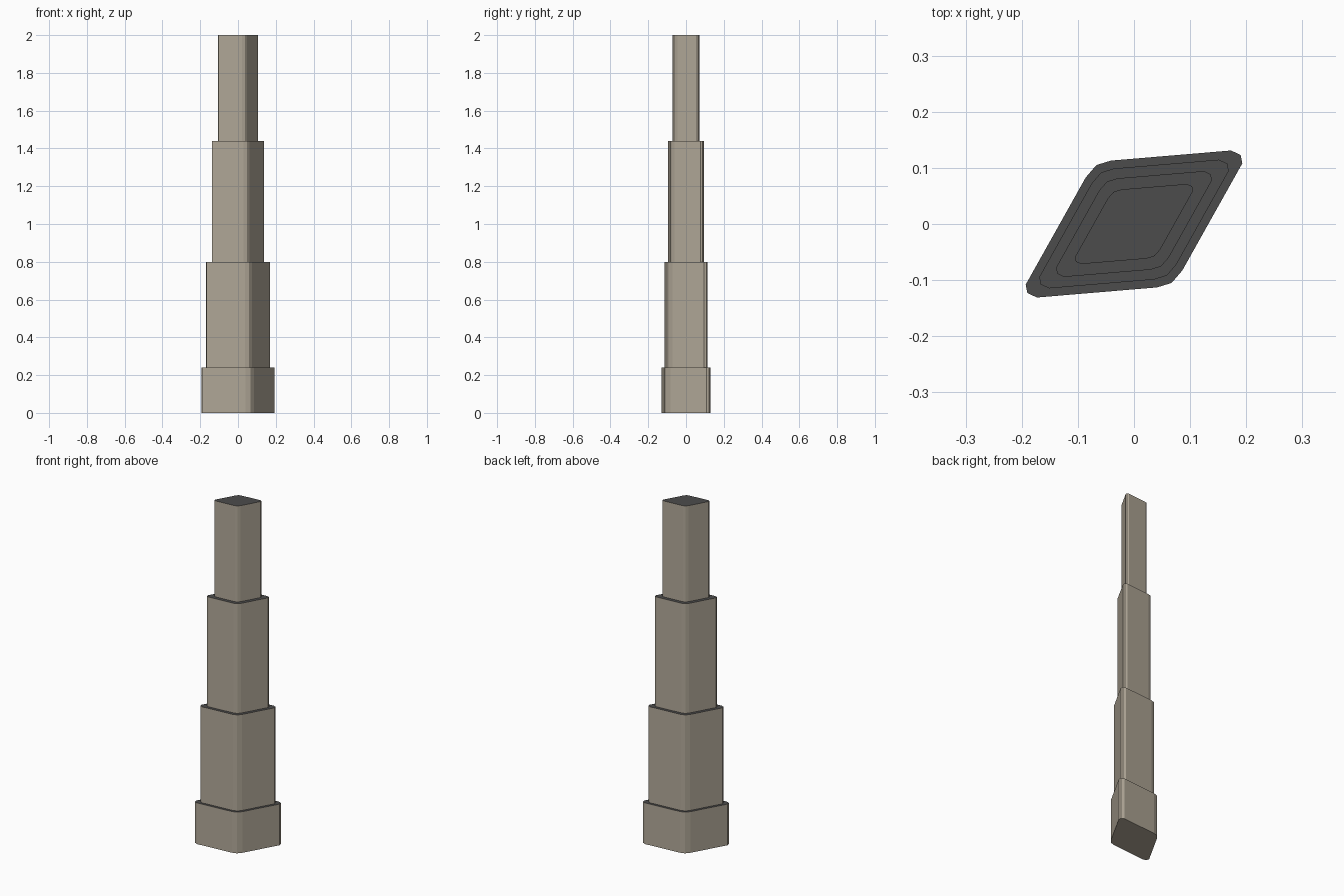
import bpy
import bmesh

cube = bpy.data.objects.get("Cube")
if cube:
    bpy.data.objects.remove(cube, do_unlink=True)


def make_material(name, rgb):
    mat = bpy.data.materials.new(name)
    mat.use_nodes = True
    color = (*rgb, 1.0)
    mat.diffuse_color = color
    mat.node_tree.nodes["Principled BSDF"].inputs["Base Color"].default_value = color
    return mat


stone = make_material("beige stone", (0.45, 0.40, 0.32))
roof = make_material("dark grey roof", (0.072, 0.072, 0.072))

# Half of the chamfered rhomboid plan; the other half is its point reflection
half = [(0.193, 0.108), (0.190, 0.123), (0.173, 0.131),
        (-0.041, 0.113), (-0.067, 0.105), (-0.086, 0.083)]
plan = half + [(-x, -y) for x, y in half]


def tower_tier(name, scale, bottom, top, closed_bottom):
    """Extrude the scaled plan into one tier with stone walls and a dark top."""
    bm = bmesh.new()
    base = bm.faces.new([bm.verts.new((x * scale, y * scale, bottom)) for x, y in plan])
    result = bmesh.ops.extrude_face_region(bm, geom=[base], use_keep_orig=True)
    for v in result["geom"]:
        if isinstance(v, bmesh.types.BMVert):
            v.co.z = top
    bmesh.ops.recalc_face_normals(bm, faces=bm.faces)
    for f in bm.faces:
        f.material_index = int(f.normal.z > 0.5)
    # Upper tiers rest on the tier below and need no underside
    if not closed_bottom:
        under = [f for f in bm.faces if f.normal.z < -0.5]
        bmesh.ops.delete(bm, geom=under, context="FACES_ONLY")
    mesh = bpy.data.meshes.new(name)
    bm.to_mesh(mesh)
    bm.free()
    mesh.materials.append(stone)
    mesh.materials.append(roof)
    obj = bpy.data.objects.new(name, mesh)
    bpy.context.collection.objects.link(obj)


# Tiers from the ground up: name, plan scale, top height
tiers = [("podium", 1.0, 0.24), ("lower_tier", 0.875, 0.80),
         ("middle_tier", 0.72, 1.44), ("upper_tier", 0.545, 2.0)]
floor = 0.0
for name, scale, top in tiers:
    tower_tier(name, scale, floor, top, closed_bottom=(floor == 0.0))
    floor = top
